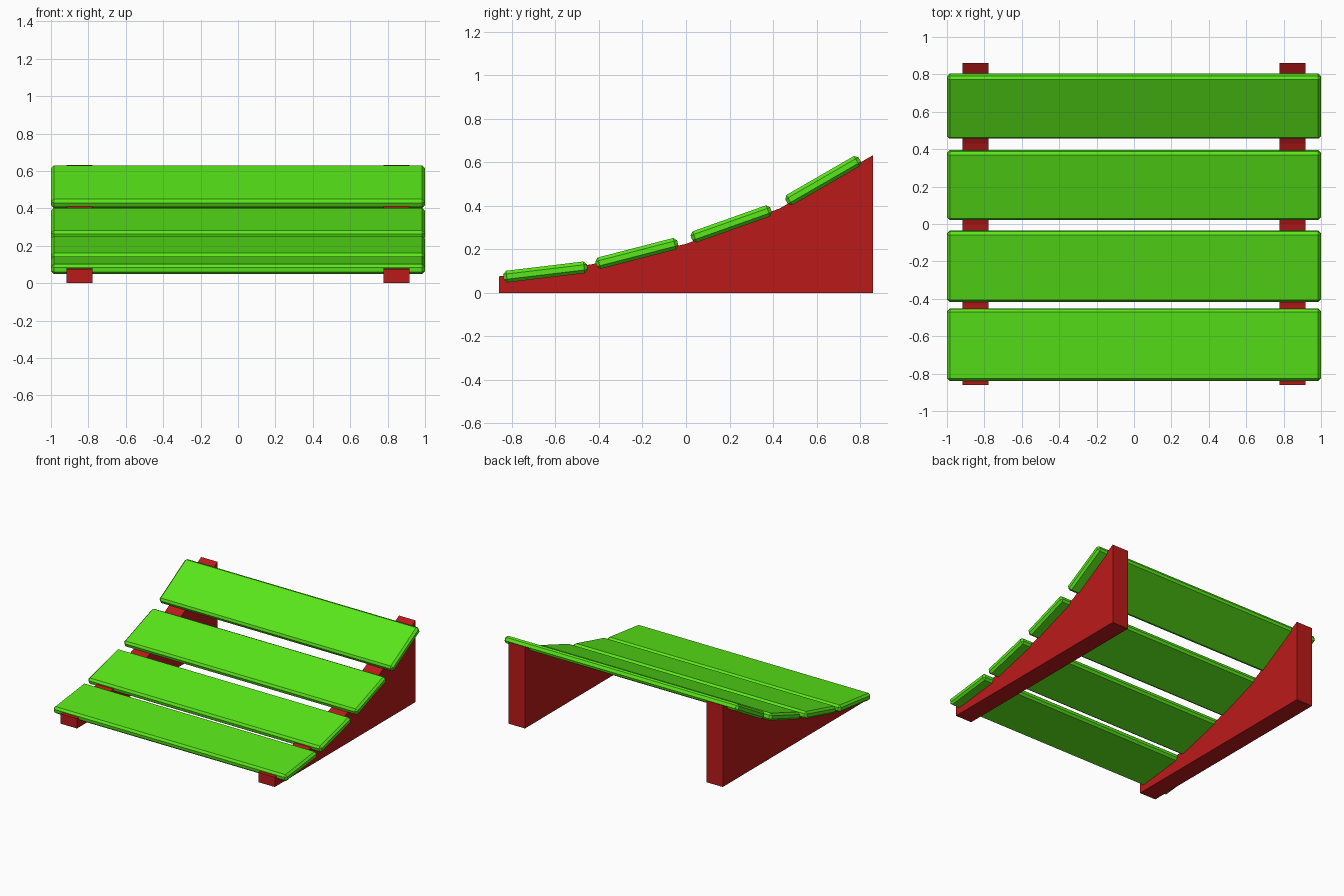
import bpy, bmesh
from math import radians

if "Cube" in bpy.data.objects:
    bpy.data.objects.remove(bpy.data.objects["Cube"])


def material(name, color):
    m = bpy.data.materials.new(name)
    m.diffuse_color = (*color, 1)
    m.use_nodes = True
    m.node_tree.nodes["Principled BSDF"].inputs["Base Color"].default_value = m.diffuse_color
    return m


GREEN = material("green_paint", (0.10, 0.80, 0.01))
RED = material("red_paint", (0.50, 0.01, 0.01))


def add_object(name, bm, mat):
    bmesh.ops.recalc_face_normals(bm, faces=bm.faces)
    mesh = bpy.data.meshes.new(name)
    bm.to_mesh(mesh)
    bm.free()
    mesh.materials.append(mat)
    obj = bpy.data.objects.new(name, mesh)
    bpy.context.collection.objects.link(obj)
    return obj


# Side supports: rising profile extruded sideways
PROFILE = [(-0.86, 0), (0.86, 0), (0.86, 0.633), (0.43, 0.388),
           (0, 0.225), (-0.435, 0.131), (-0.86, 0.076)]


def support(name, x):
    bm = bmesh.new()
    face = bm.faces.new([bm.verts.new((x - 0.07, y, z)) for y, z in PROFILE])
    ext = bmesh.ops.extrude_face_region(bm, geom=[face])
    verts = [g for g in ext["geom"] if isinstance(g, bmesh.types.BMVert)]
    bmesh.ops.translate(bm, verts=verts, vec=(0.14, 0, 0))
    add_object(name, bm, RED)


support("left_support", -0.847)
support("right_support", 0.847)

# Chamfered planks: centre y, centre z, tilt in degrees
PLANKS = [(-0.646, 0.096, 6.8), (-0.226, 0.181, 14.5),
          (0.208, 0.317, 19.5), (0.63, 0.516, 30)]

for i, (y, z, tilt) in enumerate(PLANKS, 1):
    bm = bmesh.new()
    bmesh.ops.create_cube(bm, size=1)
    bmesh.ops.scale(bm, verts=bm.verts, vec=(2.0, 0.388, 0.054))
    bmesh.ops.bevel(bm, geom=bm.edges[:], offset=0.015, segments=1,
                    affect='EDGES')
    plank = add_object(f"plank_{i}", bm, GREEN)
    plank.location = (0, y, z)
    plank.rotation_euler.x = radians(tilt)
